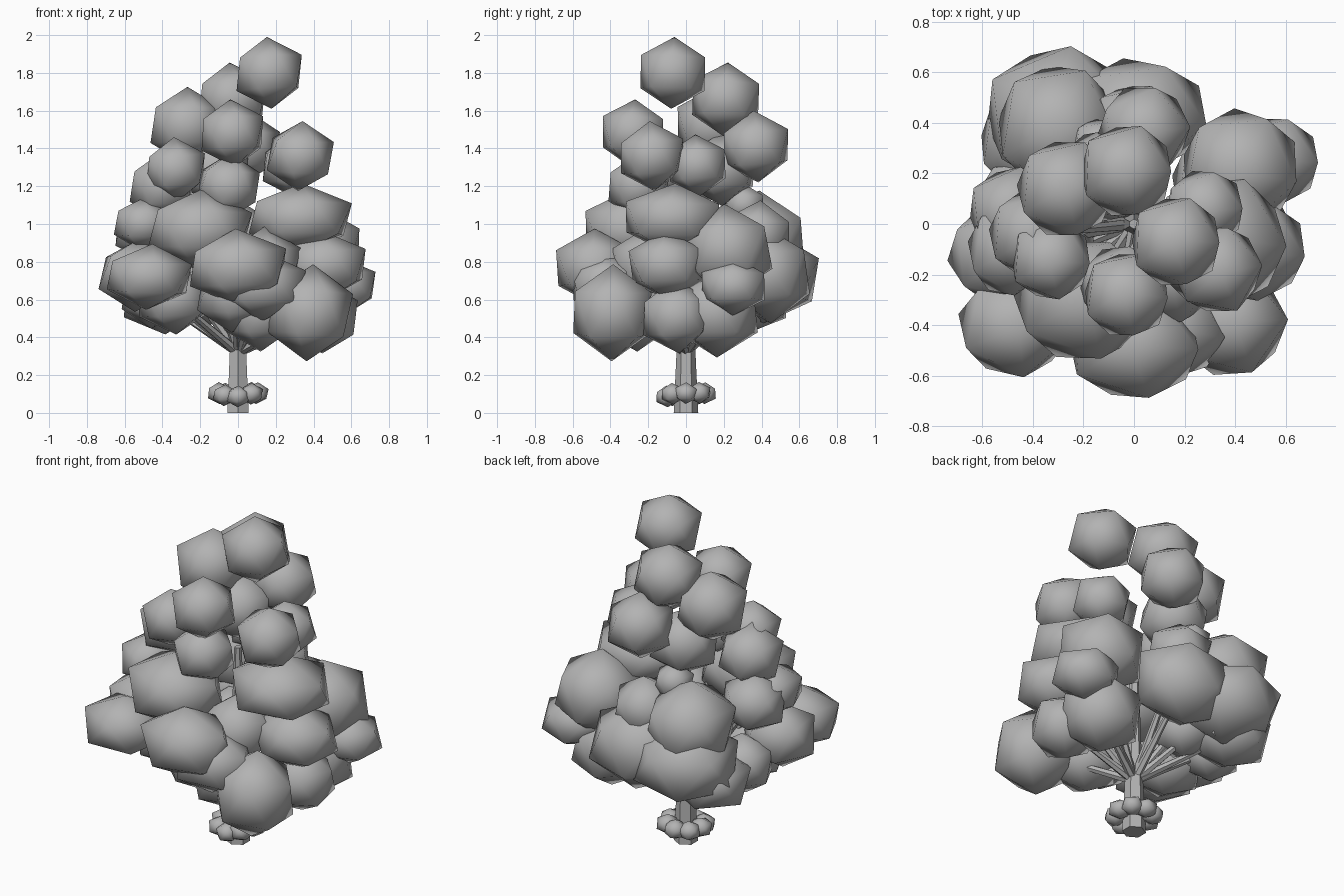
import bpy
import bmesh
import random
from mathutils import Vector, Matrix, Euler

random.seed(4)
if "Cube" in bpy.data.objects:
    bpy.data.objects.remove(bpy.data.objects["Cube"])

# One plain grey for the whole tree
grey = bpy.data.materials.new("plain_grey")
grey.use_nodes = True
color = (0.45, 0.45, 0.45, 1)
grey.diffuse_color = color
grey.node_tree.nodes["Principled BSDF"].inputs["Base Color"].default_value = color


def finish(name, bm, smooth):
    mesh = bpy.data.meshes.new(name)
    bm.to_mesh(mesh)
    bm.free()
    for p in mesh.polygons:
        p.use_smooth = smooth
    mesh.materials.append(grey)
    obj = bpy.data.objects.new(name, mesh)
    bpy.context.collection.objects.link(obj)
    return obj


def clump(name, center, size):
    """Smooth-shaded twenty-sided leaf ball, point up."""
    bm = bmesh.new()
    bmesh.ops.create_icosphere(bm, subdivisions=1, radius=1.0)
    lean = Euler([random.uniform(-t, t) for t in (.08, .08, .2)])
    rx, ry, rz = size
    bmesh.ops.transform(bm, verts=bm.verts, matrix=Matrix.Translation(center)
                        @ Matrix.Diagonal((rx * 1.08, ry * 1.08, rz * 1.03, 1))
                        @ lean.to_matrix().to_4x4())
    return finish(name, bm, True)


def limb(name, start, end, r1, r2):
    """Tapered six-sided limb between two points."""
    a, b = Vector(start), Vector(end)
    d = b - a
    bm = bmesh.new()
    bmesh.ops.create_cone(bm, cap_ends=True, segments=6, radius1=r1, radius2=r2, depth=d.length)
    turn = d.to_track_quat("Z", "Y").to_matrix().to_4x4()
    bmesh.ops.transform(bm, verts=bm.verts, matrix=Matrix.Translation((a + b) / 2) @ turn)
    return finish(name, bm, False)


# Round leaf clumps: centre and radius
round_clumps = [
    (.165, -.07, 1.8, .185), (-.03, .21, 1.66, .19), (.04, .37, 1.41, .185),
    (-.27, .14, 1.52, .2), (-.03, -.28, 1.48, .175), (.33, -.18, 1.36, .18),
    (-.33, -.14, 1.29, .165), (-.05, -.25, 1.2, .17), (.28, .06, 1.31, .16),
    (-.14, .31, 1.1, .11), (-.12, .19, 1.29, .19), (-.4, -.04, 1.2, .18),
    (.45, -.05, .51, .19), (.12, -.27, .53, .2), (.37, .16, .53, .23),
    (-.45, .1, .62, .17), (0, .38, .94, .18), (.14, -.2, .78, .2),
    (-.18, .2, .62, .17),
]

# Broad leaf clumps of the skirt: centre and half sizes
broad_clumps = [
    ((.33, -.07, 1.03), (.28, .27, .18)), ((-.2, -.3, .97), (.28, .25, .21)),
    ((-.5, -.1, 1.0), (.16, .19, .14)), ((-.48, .05, .97), (.18, .18, .17)),
    ((0, -.48, .77), (.27, .22, .2)), ((.13, -.42, .67), (.24, .2, .18)),
    ((-.02, -.33, .62), (.2, .19, .19)),
    ((-.47, -.4, .72), (.23, .21, .17)), ((-.53, -.12, .73), (.21, .2, .19)),
    ((.38, -.39, .53), (.23, .22, .25)), ((.45, -.1, .78), (.24, .21, .18)),
    ((.55, .25, .67), (.19, .18, .15)), ((.42, .22, .86), (.24, .24, .24)),
    ((-.3, .43, .72), (.3, .28, .24)), ((-.3, .38, .92), (.25, .26, .25)),
    ((.01, .43, .73), (.29, .23, .25)), ((-.4, .33, .6), (.22, .22, .18)),
    ((-.34, -.14, .6), (.2, .2, .18)),
]
clumps = [((x, y, z), (r, r, r)) for x, y, z, r in round_clumps] + broad_clumps

# Crown, with a thin branch to each lower clump
for i, (c, size) in enumerate(clumps):
    clump(f"leaf_clump_{i + 1}", c, size)
    if c[2] < 1.25:
        limb(f"branch_{i + 1}", (0, 0, .32), c, .025, .012)

# Trunk
limb("trunk", (0, 0, 0), (0, 0, .5), .065, .042)
limb("upper_trunk", (0, 0, .49), (0, 0, 1.15), .042, .02)

# Ring of small shrubs around the foot of the trunk
for i in range(8):
    v = Matrix.Rotation(i * .7854, 3, "Z") @ Vector((.1, 0, .11))
    v.z += random.uniform(-.025, .015)
    clump(f"base_shrub_{i + 1}", v, (.062, .062, .056))
